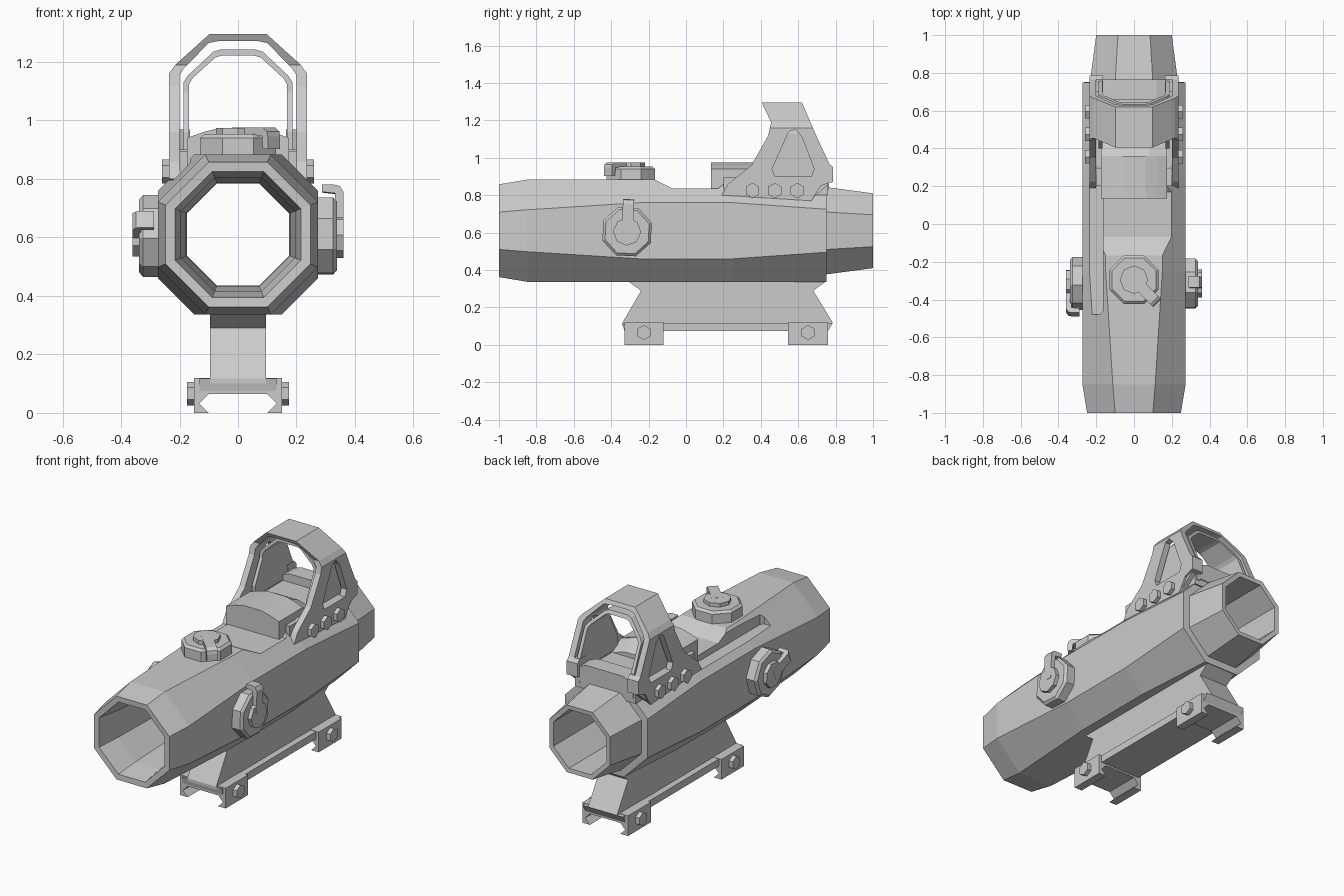
import bpy, bmesh, math
from mathutils import Matrix, Vector

if "Cube" in bpy.data.objects:
    bpy.data.objects.remove(bpy.data.objects["Cube"])


def finish(name, bm, mat=None):
    if mat is not None:
        bm.transform(mat)
    bmesh.ops.recalc_face_normals(bm, faces=bm.faces)
    me = bpy.data.meshes.new(name)
    bm.to_mesh(me)
    bm.free()
    ob = bpy.data.objects.new(name, me)
    bpy.context.collection.objects.link(ob)
    return ob


def loft(name, rings, closed=False, mat=None):
    """Skin a list of equal-sized rings; cap the ends or join last to first."""
    bm = bmesh.new()
    vr = [[bm.verts.new(p) for p in r] for r in rings]
    n = len(vr[0])
    pairs = list(zip(vr, vr[1:]))
    if closed:
        pairs.append((vr[-1], vr[0]))
    else:
        bm.faces.new(vr[0])
        bm.faces.new(vr[-1])
    for a, b in pairs:
        for i in range(n):
            j = (i + 1) % n
            bm.faces.new((a[i], a[j], b[j], b[i]))
    return finish(name, bm, mat)


def prism(name, pts, axis, a, b, mat=None):
    put = {'x': lambda p, t: (t, p[0], p[1]),
           'y': lambda p, t: (p[0], t, p[1]),
           'z': lambda p, t: (p[0], p[1], t)}[axis]
    return loft(name, [[put(p, t) for p in pts] for t in (a, b)], mat=mat)


def rect(x0, x1, y0, y1):
    return [(x0, y0), (x1, y0), (x1, y1), (x0, y1)]


def ngon(n, r, cx=0, cy=0, turn=0.0):
    return [(cx + r * math.cos(turn + i * math.tau / n),
             cy + r * math.sin(turn + i * math.tau / n)) for i in range(n)]


def mirrored(half):
    return half + [(-x, z) for x, z in reversed(half)]


def boolean(ob, cutter, op='DIFFERENCE'):
    cutter.hide_render = True
    m = ob.modifiers.new(op, 'BOOLEAN')
    m.object, m.operation, m.solver = cutter, op, 'EXACT'
    bpy.context.view_layer.objects.active = ob
    bpy.ops.object.modifier_apply(modifier=m.name)
    bpy.data.objects.remove(cutter)


# Octagonal hollow tube: (y, half size, half width of flat)
ZC = 0.61
def octagon(y, r, w):
    pts = [(r, -w), (r, w), (w, r), (-w, r), (-r, w), (-r, -w), (-w, -r), (w, -r)]
    return [(x, y, ZC + z) for x, z in pts]

tube = loft("scope_tube", [octagon(*s) for s in (
    (-1, .248, .10), (-.85, .273, .112), (-.25, .273, .15), (.25, .273, .15),
    (.75, .273, .115), (.752, .233, .10), (1, .20, .085),
    (.998, .175, .072), (-.5, .177, .073), (-.85, .195, .08), (-.998, .215, .088))], closed=True)
# Dip in the top and channel along the left shoulder
boolean(tube, prism("dip_cutter", [(-.20, .90), (-.07, .835), (.17, .835), (.25, .90)], 'x', -.4, .4))
boolean(tube, prism("channel_cutter", [(-.24, -.46), (-.225, -.48), (-.18, -.48), (-.165, -.46),
                                       (-.165, .25), (-.24, .25)], 'z', .797, .95))


# Adjustment knobs: drum, cap and hooked lug
def knob(name, loc, zdir, xdir):
    z, x = Vector(zdir).normalized(), Vector(xdir).normalized()
    m = Matrix((x, z.cross(x), z)).transposed().to_4x4()
    m.translation = loc
    drum = ngon(8, .14, turn=math.pi / 8)
    rim = ngon(8, .125, turn=math.pi / 8)
    loft(name + "_drum", [[(*p, -.02) for p in drum], [(*p, .055) for p in drum],
                          [(*p, .068) for p in rim]], mat=m)
    prism(name + "_cap", ngon(8, .075), 'z', .06, .09, m)
    prism(name + "_lug", [(0, .062), (0, .091), (.15, .091), (.17, .078), (.174, .06),
                          (.174, .018), (.15, .018), (.145, .062)], 'y', -.03, .03, m)

knob("top_knob", (0, -.295, .885), (0, 0, 1), (1, -1, 0))
knob("right_knob", (.27, -.315, .605), (1, 0, 0), (0, .05, 1))
knob("left_knob", (-.27, -.315, .605), (-1, 0, 0), (0, -1, .35))

# Mount neck, rail bar and dovetail clamps
prism("mount_neck", [(-.31, .34), (-.24, .29), (-.34, .118), (-.34, .10), (.77, .10),
                     (.785, .118), (.68, .29), (.75, .34)], 'x', -.095, .095)
prism("mount_plate", [(-.34, .118), (-.33, .075), (.76, .075), (.785, .118)], 'x', -.132, .132)
for y0, y1, tag in ((-.33, -.12, "front"), (.545, .76, "rear")):
    prism(tag + "_clamp", mirrored([(.10, .065), (.132, .032), (.10, 0), (.15, 0), (.15, .12)]),
          'y', y0, y1)
    for s in (-1, 1):
        prism(tag + "_clamp_bolt", ngon(6, .04, (y0 + y1) / 2, .066, math.pi / 6),
              'x', s * .14, s * .175)

# Reflex sight base: emitter block, floor and rear sill
prism("emitter_block", mirrored([(.175, .80), (.175, .94), (.12, .96), (.06, .975)]), 'y', .135, .36)
loft("emitter_slope", [[(x, y, z) for x, z in mirrored([(.175, .80), (.175, t - .03), (.08, t)])]
                       for y, t in ((.355, .97), (.46, .92))])
prism("sight_floor", rect(-.2, .2, .2, .76), 'z', .80, .895)
prism("rear_sill", mirrored([(.175, .84), (.175, .925), (.12, .945)]), 'y', .66, .765)


# Hood: arch extruded along y, trimmed to the side profile
def arch(name, outer, inner, side):
    pts = outer + [(-x, z) for x, z in reversed(outer)]
    pts += [(-x, z) for x, z in inner] + list(reversed(inner))
    ob = prism(name, pts, 'y', 0, 1)
    boolean(ob, prism(name + "_trim", side, 'x', -.4, .4), 'INTERSECT')
    return ob

hood = arch("sight_hood",
            [(.236, .70), (.236, 1.16), (.215, 1.19), (.115, 1.28), (.07, 1.32)],
            [(.20, .70), (.20, 1.155), (.185, 1.178), (.10, 1.265), (.065, 1.272)],
            [(.19, .80), (.225, .86), (.35, .96), (.44, 1.12), (.455, 1.19), (.405, 1.295),
             (.62, 1.295), (.70, 1.11), (.77, .96), (.775, .87), (.72, .85), (.67, .77)])
boolean(hood, prism("window_cutter", [(.475, .90), (.46, .94), (.55, 1.14), (.585, 1.15),
                                      (.62, 1.11), (.685, .94), (.67, .90)], 'x', -.4, .4))
arch("lens_frame",
     [(.187, .82), (.187, 1.13), (.17, 1.155), (.085, 1.235), (.06, 1.243)],
     [(.167, .82), (.167, 1.125), (.155, 1.145), (.078, 1.215), (.055, 1.222)],
     [(.40, .83), (.40, .96), (.47, 1.10), (.48, 1.25), (.63, 1.25), (.70, 1.10),
      (.765, .95), (.765, .83)])

# Hood feet bridging to the base, and side screws
for s in (-1, 1):
    prism("hood_foot", [(.20, .80), (.225, .86), (.30, .90), (.76, .90), (.765, .86), (.67, .78)],
          'x', s * .165, s * .225)
    prism("rear_post", [(.72, .86), (.70, .97), (.765, .97), (.785, .95), (.785, .87)],
          'x', s * .165, s * .236)
    for y in (.355, .475, .595):
        prism("hood_screw", ngon(6, .041, y, .825, math.pi / 6), 'x', s * .22, s * .26)
